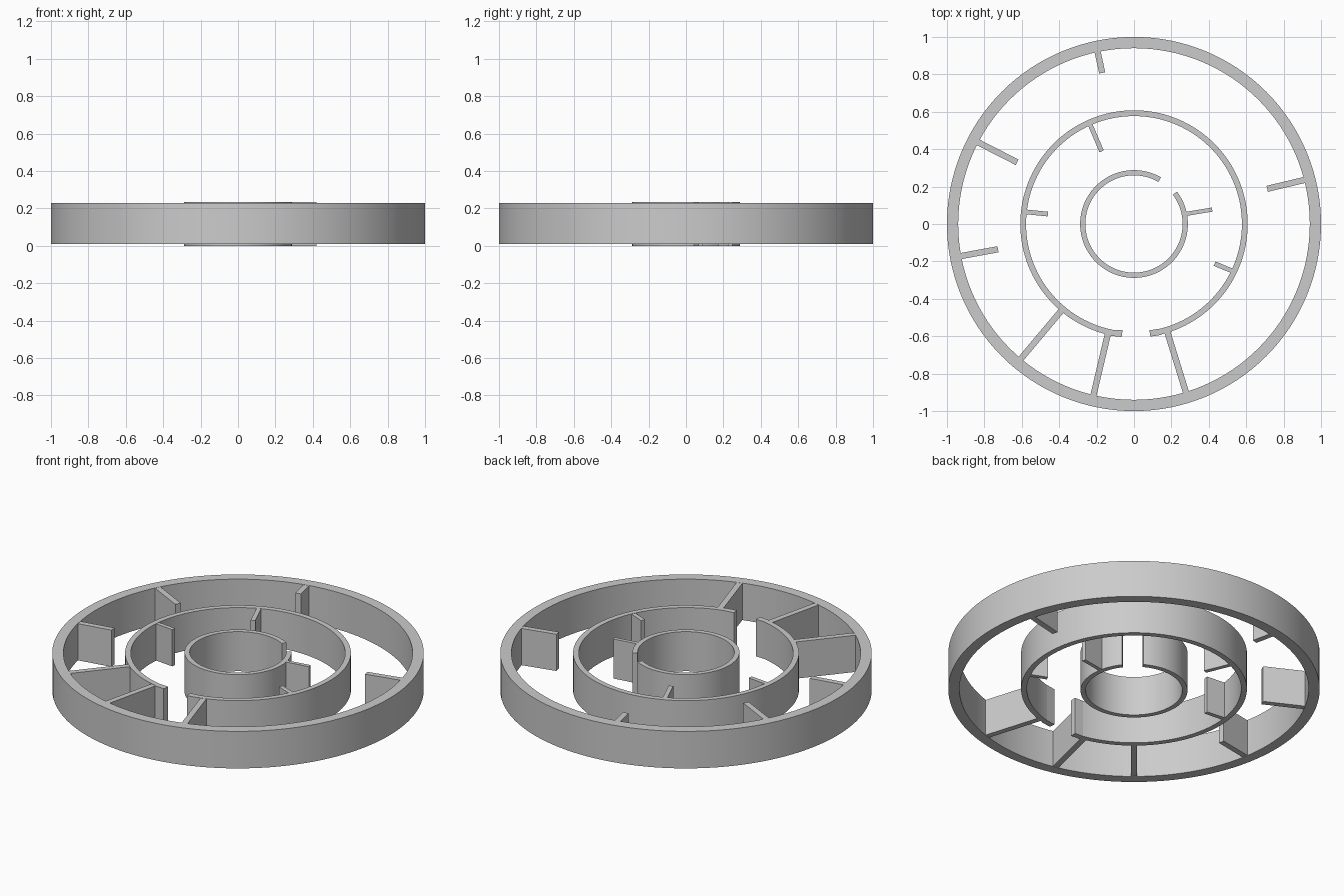
import bpy, bmesh, math
from mathutils import Vector

if "Cube" in bpy.data.objects:
    bpy.data.objects.remove(bpy.data.objects["Cube"])


def finish(bm, name, smooth=False):
    bmesh.ops.recalc_face_normals(bm, faces=bm.faces)
    mesh = bpy.data.meshes.new(name)
    bm.to_mesh(mesh)
    bm.free()
    ob = bpy.data.objects.new(name, mesh)
    bpy.context.collection.objects.link(ob)
    if smooth:
        bpy.context.view_layer.objects.active = ob
        ob.select_set(True)
        bpy.ops.object.shade_smooth_by_angle(angle=math.radians(30))
        ob.select_set(False)
    return ob


def ring(name, r_in, r_out, z0, z1, start=0, sweep=360, segs=128):
    """Rectangular section swept around z; capped if not a full turn."""
    bm = bmesh.new()
    full = sweep >= 360
    count = segs if full else segs + 1
    loops = []
    for i in range(count):
        a = math.radians(start + sweep * i / segs)
        c, s = math.cos(a), math.sin(a)
        loops.append([bm.verts.new((r * c, r * s, z)) for r, z in
                      ((r_in, z0), (r_out, z0), (r_out, z1), (r_in, z1))])
    for i in range(segs):
        a, b = loops[i], loops[(i + 1) % count]
        for k in range(4):
            n = (k + 1) % 4
            bm.faces.new((a[k], a[n], b[n], b[k]))
    if not full:
        bm.faces.new(loops[0])
        bm.faces.new(loops[-1])
    return finish(bm, name, True)


def fin(name, p, q, width, z0, z1):
    """Flat upright plate running from p to q in plan."""
    p, q = Vector(p), Vector(q)
    d = (q - p).normalized() * width / 2
    n = Vector((-d.y, d.x))
    bm = bmesh.new()
    base = [bm.verts.new((v.x, v.y, z0)) for v in (p + n, q + n, q - n, p - n)]
    face = bm.faces.new(base)
    ext = bmesh.ops.extrude_face_region(bm, geom=[face])
    top = [v for v in ext["geom"] if isinstance(v, bmesh.types.BMVert)]
    bmesh.ops.translate(bm, verts=top, vec=(0, 0, z1 - z0))
    return finish(bm, name)


LOW, HIGH = 0.01, 0.23

# Three concentric walls, the inner two with a doorway gap
ring("outer_wall", 0.94, 1.0, LOW, HIGH)
ring("middle_wall", 0.577, 0.608, LOW, HIGH, -81.7, 345.4)
ring("inner_wall", 0.26, 0.288, 0.0, 0.235, 60, 337)

# Thickened ends beside the middle doorway
fin("door_end_left", (-0.125, -0.582), (-0.063, -0.585), 0.034, LOW, HIGH)
fin("door_end_right", (0.145, -0.576), (0.085, -0.585), 0.034, LOW, HIGH)

# Stub and full-length partitions: start, end, thickness
fins = [
    ("outer_stub", 0.033, [
        ((-0.200, 0.945), (-0.170, 0.808)),
        ((-0.850, 0.445), (-0.625, 0.330)),
        ((-0.945, -0.175), (-0.727, -0.135)),
        ((0.930, 0.240), (0.712, 0.188))]),
    ("partition", 0.033, [
        ((-0.375, -0.447), (-0.615, -0.733)),
        ((-0.136, -0.572), (-0.219, -0.925)),
        ((0.176, -0.570), (0.284, -0.920))]),
    ("middle_stub", 0.025, [
        ((-0.240, 0.545), (-0.173, 0.388)),
        ((-0.590, 0.066), (-0.460, 0.053)),
        ((0.535, -0.255), (0.431, -0.212))]),
]
for name, width, lines in fins:
    for i, (p, q) in enumerate(lines):
        fin(f"{name}_{i + 1}", p, q, width, LOW + 0.001, HIGH - 0.001)

fin("inner_stub", (0.272, 0.053), (0.418, 0.077), 0.022, 0.0, 0.235)
